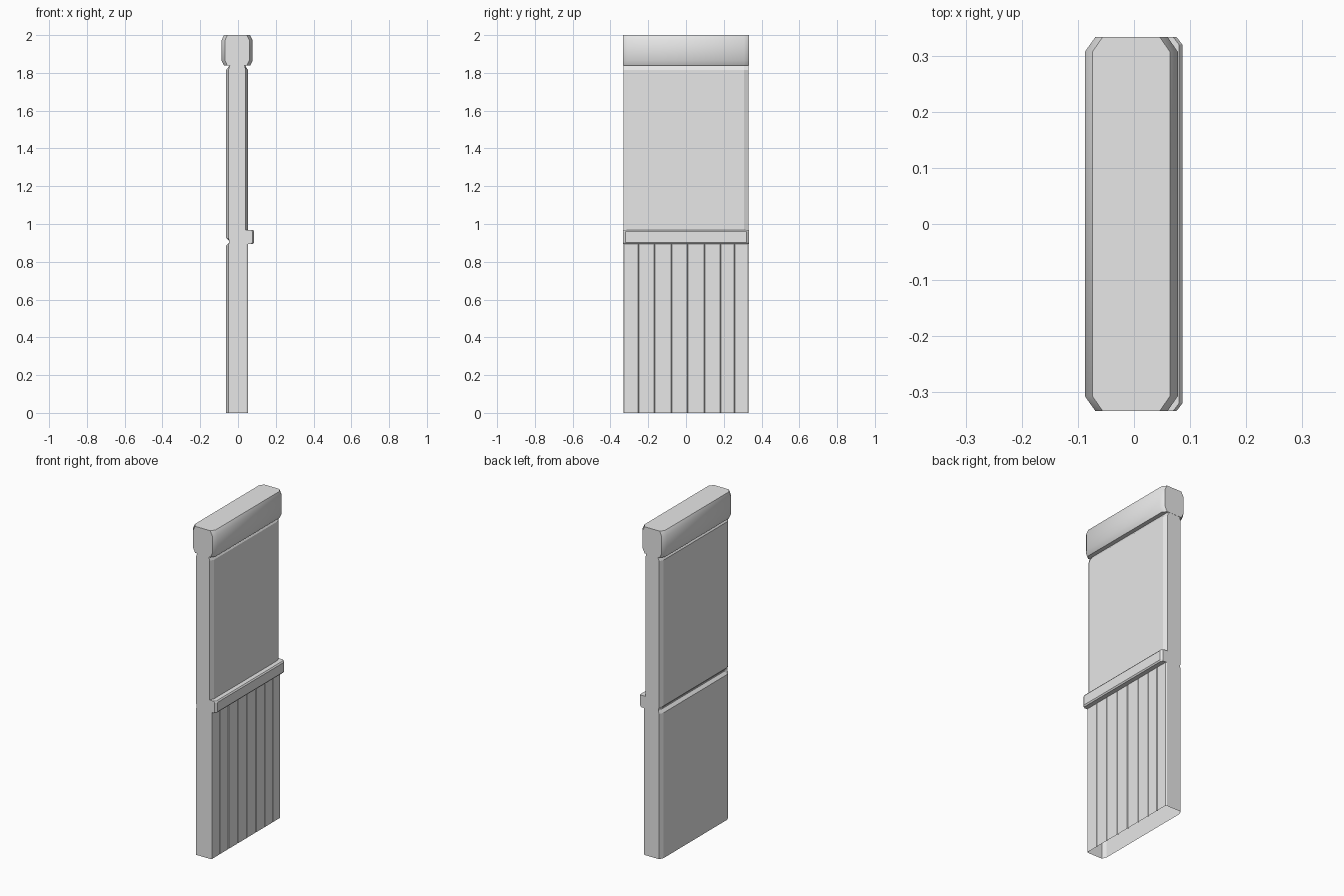
import bpy
import bmesh

cube = bpy.data.objects.get("Cube")
if cube:
    bpy.data.objects.remove(cube, do_unlink=True)

grey = bpy.data.materials.new("plain_grey")
grey.use_nodes = True
colour = (0.8, 0.8, 0.8, 1)
grey.diffuse_color = colour
grey.node_tree.nodes["Principled BSDF"].inputs["Base Color"].default_value = colour


def loft(name, rings, bottom=True, top=True, smooth=None):
    """Skin a stack of (z, outline) rings, each outline anticlockwise from above."""
    bm = bmesh.new()
    loops = [[bm.verts.new((x, y, z)) for x, y in outline] for z, outline in rings]
    for low, high in zip(loops, loops[1:]):
        n = len(low)
        for i in range(n):
            j = (i + 1) % n
            bm.faces.new((low[i], low[j], high[j], high[i]))
    if bottom:
        bm.faces.new(loops[0][::-1])
    if top:
        bm.faces.new(loops[-1])
    mesh = bpy.data.meshes.new(name)
    bm.to_mesh(mesh)
    bm.free()
    mesh.materials.append(grey)
    obj = bpy.data.objects.new(name, mesh)
    bpy.context.collection.objects.link(obj)
    if smooth:
        bpy.ops.object.select_all(action='DESELECT')
        obj.select_set(True)
        bpy.context.view_layer.objects.active = obj
        bpy.ops.object.shade_smooth_by_angle(angle=smooth)
    return obj


def octagon(left, left_end, right_end, right, inner, outer):
    """Outline with chamfered corners, symmetric across the length."""
    front = [(left, -inner), (left_end, -outer), (right_end, -outer), (right, -inner)]
    return front + [(x, -y) for x, y in reversed(front)]


END, CORNER = 0.332, 0.306
LEFT, LEFT_END, RIGHT, RIGHT_END = -0.063, -0.051, 0.053, 0.041
GROOVE = -0.047
SPLIT = 0.927

# Lower wall: plain panel on one side, planks with V seams on the other
seams = [-0.251, -0.167, -0.077, 0.008, 0.098, 0.183, 0.257]


def planked(left):
    side = [(0.046, -END), (RIGHT, -END + 0.004)]
    for y in seams:
        side += [(RIGHT, y - 0.003), (0.046, y), (RIGHT, y + 0.003)]
    side += [(RIGHT, END - 0.004), (0.046, END)]
    end = max(left, LEFT_END)
    return [(left, -CORNER), (end, -END)] + side + [(end, END), (left, CORNER)]


loft("lower_wall", [(0, planked(LEFT)), (0.885, planked(LEFT)),
                    (0.902, planked(GROOVE)), (0.91, planked(GROOVE)),
                    (SPLIT, planked(LEFT))], bottom=False, top=False)

# Upper wall: chamfered panels on both sides, narrowing under the cap
panel = octagon(LEFT, LEFT_END, RIGHT_END, RIGHT, CORNER, END)
neck = octagon(-0.041, -0.041, 0.034, 0.034, CORNER, END)
loft("upper_wall", [(SPLIT, panel), (1.815, panel), (1.845, neck)], bottom=False)

# Chair rail above the planks
rail = octagon(0.034, 0.034, 0.076, 0.086, 0.32, 0.333)
rail_edge = octagon(0.034, 0.034, 0.07, 0.08, 0.32, 0.333)
loft("chair_rail", [(0.895, rail_edge), (0.903, rail), (0.96, rail), (0.968, rail_edge)])

# Top cap with softened edges
cap = octagon(-0.0875, -0.069, 0.06, 0.078, 0.307, 0.333)
cap_edge = octagon(-0.074, -0.056, 0.046, 0.064, 0.307, 0.333)
loft("top_cap", [(1.838, cap_edge), (1.866, cap), (1.972, cap), (2.0, cap_edge)],
     smooth=0.7)
